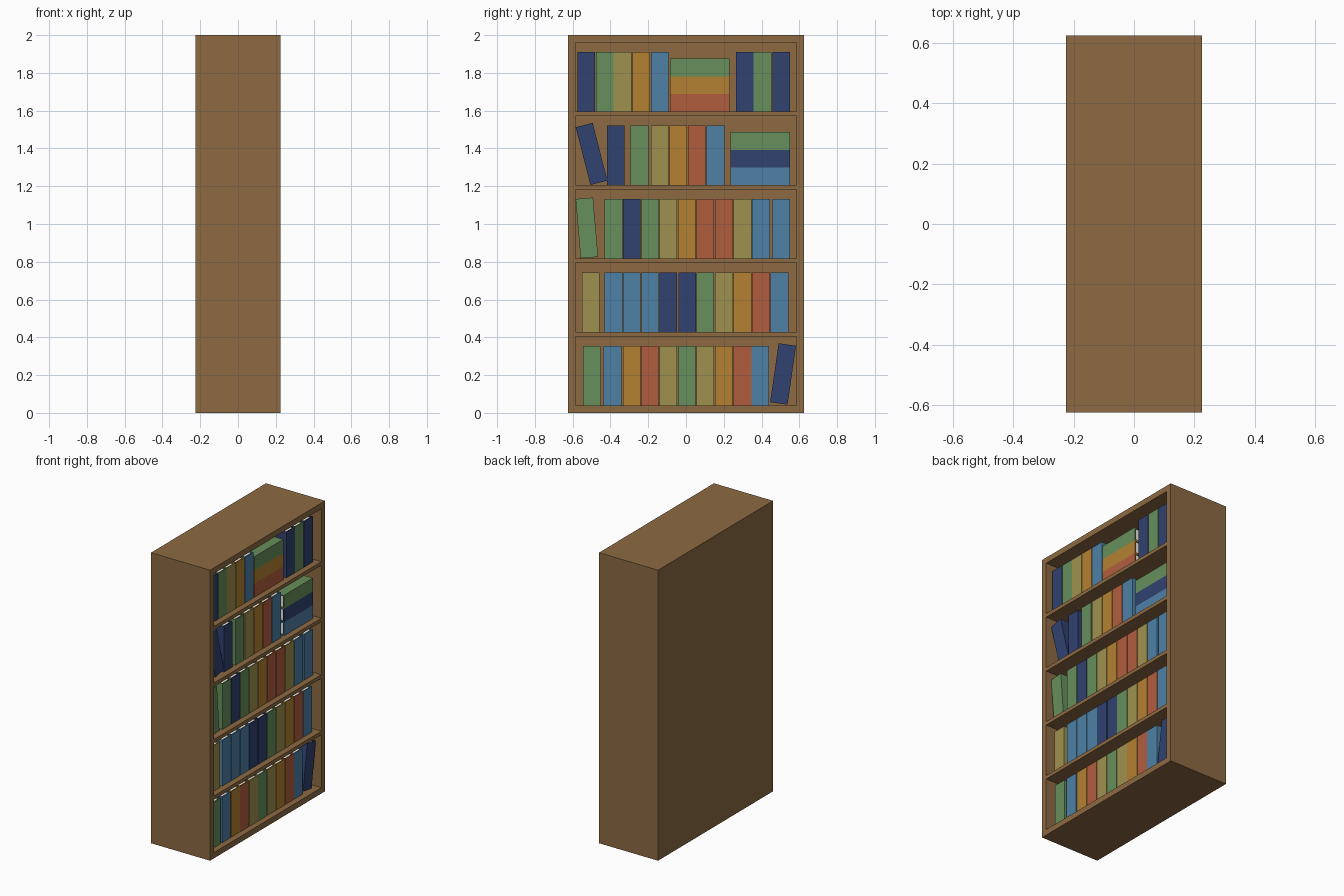
import bpy, bmesh, math
from mathutils import Matrix, Vector

if "Cube" in bpy.data.objects:
    bpy.data.objects.remove(bpy.data.objects["Cube"])


def material(name, rgb):
    m = bpy.data.materials.new(name)
    m.diffuse_color = [(c / 255) ** 2.2 for c in rgb] + [1]
    m.use_nodes = True
    m.node_tree.nodes["Principled BSDF"].inputs["Base Color"].default_value = m.diffuse_color
    return m


WOOD = material("wood", (139, 105, 68))
PAPER = material("paper", (238, 234, 224))
COLOURS = {
    "n": material("navy", (53, 68, 112)),
    "g": material("green", (103, 142, 92)),
    "y": material("olive", (158, 144, 80)),
    "o": material("orange", (178, 128, 52)),
    "b": material("blue", (78, 128, 163)),
    "r": material("red", (176, 94, 64)),
}


def add_box(bm, lo, hi, mat=0):
    lo, hi = Vector(lo), Vector(hi)
    m = Matrix.Translation((lo + hi) / 2) @ Matrix.Diagonal((*(hi - lo), 1))
    for v in bmesh.ops.create_cube(bm, size=1, matrix=m)["verts"]:
        for f in v.link_faces:
            f.material_index = mat


def finish(bm, name, mats):
    bmesh.ops.recalc_face_normals(bm, faces=bm.faces)
    me = bpy.data.meshes.new(name)
    bm.to_mesh(me)
    bm.free()
    for m in mats:
        me.materials.append(m)
    ob = bpy.data.objects.new(name, me)
    bpy.context.collection.objects.link(ob)
    return ob


# Case: one solid block with five compartments cut out of the +x side
FLOORS = [0.04 + 0.389 * i for i in range(5)]
CELL = 0.364
bm = bmesh.new()
add_box(bm, (-0.225, -0.625, 0), (0.225, 0.625, 2))
case = finish(bm, "bookcase", [WOOD])
bm = bmesh.new()
for z in FLOORS:
    add_box(bm, (-0.2, -0.585, z), (0.3, 0.585, z + CELL))
cutter = finish(bm, "compartment_cutter", [WOOD])
cutter.hide_render = True
mod = case.modifiers.new("compartments", "BOOLEAN")
mod.object, mod.operation, mod.solver = cutter, "DIFFERENCE", "EXACT"
bpy.context.view_layer.objects.active = case
bpy.ops.object.modifier_apply(modifier=mod.name)
bpy.data.objects.remove(cutter)

# Book: U-shaped cover (spine towards +x) around an inset page block
T, H, D, SPINE, C = 0.093, 0.315, 0.25, 0.184, 0.007


def book(colour, y, z, lean=0):
    """Book centred at (y, z), turned by lean degrees about x."""
    bm = bmesh.new()
    a, b = SPINE - D, SPINE
    h, i = T / 2, T / 2 - C
    outline = [(a, -h), (b, -h), (b, h), (a, h),
               (a, i), (b - C, i), (b - C, -i), (a, -i)]
    face = bm.faces.new([bm.verts.new((px, py, -H / 2)) for px, py in outline])
    ext = bmesh.ops.extrude_face_region(bm, geom=[face])["geom"]
    bmesh.ops.translate(bm, vec=(0, 0, H), verts=[
        v for v in ext if isinstance(v, bmesh.types.BMVert)])
    add_box(bm, (a + 0.008, -i, -H / 2 + 0.008), (b - C, i, H / 2 - 0.008), 1)
    ob = finish(bm, "book", [COLOURS[colour], PAPER])
    ob.location = (0, y, z)
    ob.rotation_euler.x = math.radians(lean)


# Upright books, from the lowest shelf up: colours and centre positions
ROWS = [
    ("gborygyorb", [-.5, -.389, -.288, -.193, -.093, .003, .103, .2, .299, .394]),
    ("ybbbnngyorb", [-.505, -.384, -.288, -.189, -.093, .006, .103, .201, .299, .397, .495]),
    ("gngyorrybb", [-.384, -.288, -.19, -.093, .004, .103, .201, .299, .397, .505]),
    ("ngyorb", [-.371, -.246, -.14, -.041, .056, .156]),
    ("ngyobngn", [-.527, -.431, -.336, -.238, -.14, .31, .405, .504]),
]
for floor, (colours, ys) in zip(FLOORS, ROWS):
    for c, y in zip(colours, ys):
        book(c, y, floor + H / 2)

# Leaning books
book("n", 0.514, 0.206, -8.2)
book("g", -0.525, 0.979, 4.8)
book("n", -0.5, 1.371, 14.3)

# Flat stacks, bottom to top
for colours, y, floor in (("bng", 0.393, FLOORS[3]), ("rog", 0.072, FLOORS[4])):
    for k, c in enumerate(colours):
        book(c, y, floor + T * (k + 0.5), 90)
